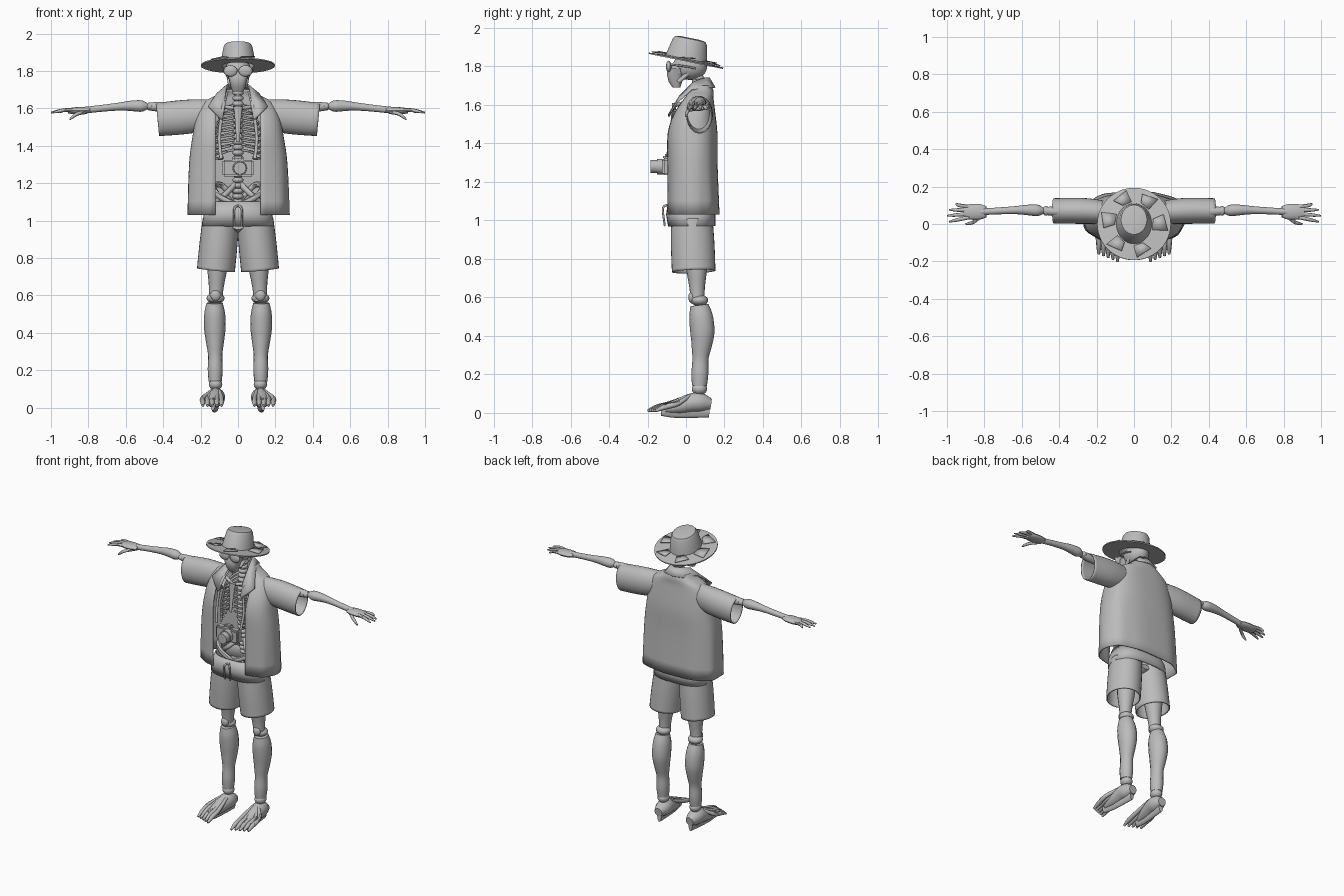
import bpy, bmesh, math
from math import sin, cos, pi, tau
from mathutils import Vector, Matrix

default_cube = bpy.data.objects.get("Cube")
if default_cube:
    bpy.data.objects.remove(default_cube)

grey = bpy.data.materials.new("plain_grey")
grey.use_nodes = True
grey.diffuse_color = (.5, .5, .5, 1)
grey.node_tree.nodes["Principled BSDF"].inputs["Base Color"].default_value = grey.diffuse_color


def finish(name, bm, thickness=0):
    bmesh.ops.recalc_face_normals(bm, faces=bm.faces)
    mesh = bpy.data.meshes.new(name)
    bm.to_mesh(mesh)
    bm.free()
    mesh.materials.append(grey)
    part = bpy.data.objects.new(name, mesh)
    bpy.context.collection.objects.link(part)
    if thickness:
        solidify = part.modifiers.new("thickness", "SOLIDIFY")
        solidify.thickness = thickness
        solidify.offset = 0
    bpy.ops.object.select_all(action="DESELECT")
    part.select_set(True)
    bpy.context.view_layer.objects.active = part
    bpy.ops.object.shade_smooth_by_angle(angle=pi / 4)


def skin(bm, rings, closed=True, caps=True):
    rows = [[bm.verts.new(point) for point in ring] for ring in rings]
    count = len(rows[0])
    for row, following in zip(rows, rows[1:]):
        for i in range(count if closed else count - 1):
            j = (i + 1) % count
            bm.faces.new((row[i], row[j], following[j], following[i]))
    if caps and closed:
        bm.faces.new(rows[0])
        bm.faces.new(rows[-1])


def sample(values, t):
    # smooth curve through evenly spaced values
    last = len(values) - 1
    i = min(int(t * last), last - 1)
    t = t * last - i
    before, start = values[max(i - 1, 0)], values[i]
    end, after = values[i + 1], values[min(i + 2, last)]
    leave, arrive = (end - before) / 2, (after - start) / 2
    ease = t * t * (3 - 2 * t)
    return (start * (1 - ease) + end * ease
            + leave * (t * (1 - t) ** 2) + arrive * (t * t * (t - 1)))


def add_tube(bm, path, radii, side=1, deep=1, sides=12, caps=True):
    points = [Vector((x * side, y, z)) for x, y, z in path]
    steps = 4 * max(len(path), len(radii))
    along = points[-1] - points[0]
    reference = Vector((0, 0, 1)) if abs(along.y) > .8 * along.length else Vector((0, 1, 0))
    rings = []
    for step in range(steps + 1):
        t = step / steps
        centre, radius = sample(points, t), sample(radii, t)
        ahead = sample(points, min(t + .02, 1)) - sample(points, max(t - .02, 0))
        across = ahead.cross(reference).normalized()
        inward = across.cross(ahead).normalized() * deep
        angles = [tau * k / sides for k in range(sides)]
        rings.append([centre + (across * cos(a) + inward * sin(a)) * radius for a in angles])
    skin(bm, rings, caps=caps)


def tube(name, path, radii, side=1, deep=1, sides=16, caps=True, thickness=0):
    bm = bmesh.new()
    add_tube(bm, path, radii, side, deep, sides, caps)
    finish(name, bm, thickness)


def tubes(name, paths, radii, side=1):
    bm = bmesh.new()
    for path in paths:
        add_tube(bm, path, radii, side, sides=8)
    finish(name, bm)


def ball(name, centre, size):
    bm = bmesh.new()
    place = Matrix.Translation(centre) @ Matrix.Diagonal((*size, 1))
    bmesh.ops.create_uvsphere(bm, u_segments=20, v_segments=12, radius=1, matrix=place)
    finish(name, bm)


def box(name, centre, size):
    bm = bmesh.new()
    place = Matrix.Translation(centre) @ Matrix.Diagonal((*size, 1))
    bmesh.ops.create_cube(bm, size=1, matrix=place)
    bmesh.ops.bevel(bm, geom=bm.edges[:], offset=.01, segments=2, affect="EDGES")
    finish(name, bm)


def oval(width, front, back, z, gap=0, fold=0, power=.75, count=48):
    # squarish ring, left open at the front where there is a gap
    first = math.asin((gap / width) ** (1 / power))
    points = []
    for k in range(count):
        angle = first + (tau - 2 * first) * k / (count - 1 if gap else count)
        ripple = 1 + fold * sin(angle * 9)
        s, c = sin(angle), cos(angle)
        x = math.copysign(abs(s) ** power, s) * width * ripple
        y = math.copysign(abs(c) ** power, c) * (front - back) / 2 * ripple
        points.append((x, y + (front + back) / 2, z))
    return points


# hat: turned profile, narrower crown, tilted up at the front
tilt = Matrix.Translation((0, 0, 1.83)) @ Matrix.Rotation(-.2, 4, "X")


def on_hat(radius, angle, height):
    squeeze = .86 if radius < .15 else 1
    return tilt @ Vector((radius * squeeze * cos(angle), radius * sin(angle), height))


profile = [(.01, .12), (.05, .12), (.08, .115), (.09, .1), (.11, .01),
           (.197, .003), (.197, -.004), (.1, -.004), (.08, .1), (.01, .11)]
bm = bmesh.new()
skin(bm, [[on_hat(radius, tau * k / 48, height) for k in range(48)] for radius, height in profile])
finish("hat", bm)

# torn flaps lying on the brim
bm = bmesh.new()
flap = [(.12, -.3, .01), (.185, -.2, .01), (.165, .3, .02), (.12, .2, .02)]
for i in range(6):
    corners = [on_hat(radius, i + turn, height) for radius, turn, height in flap]
    bm.faces.new([bm.verts.new(corner) for corner in corners])
finish("hat_flaps", bm, .004)

# head and neck
ball("skull", (0, .02, 1.8), (.07, .09, .07))
ball("face", (0, -.04, 1.78), (.055, .045, .05))
bm = bmesh.new()
for_jaw = [(.06, -.09, 0, 1.79), (.05, -.1, -.01, 1.76), (.04, -.09, -.02, 1.72), (.03, -.07, -.03, 1.69)]
skin(bm, [oval(*level) for level in for_jaw])
finish("jaw", bm)
tube("neck_column", [(0, .06, 1.5), (0, .05, 1.78)], [.02, .02])

# spine
bm = bmesh.new()
for i in range(24):
    height = i / 23
    place = Matrix.Translation((0, .07 - .03 * sin(pi * height), 1.1 + .67 * height))
    bmesh.ops.create_uvsphere(bm, u_segments=12, v_segments=8, radius=.03,
                              matrix=place @ Matrix.Diagonal((1, 1, .6, 1)))
finish("spine", bm)
tube("breast_bone", [(0, -.06, 1.61), (0, -.08, 1.42)], [.025, .015, .01], deep=.5)

# camera
box("camera_body", (0, -.1, 1.28), (.17, .05, .09))
box("camera_finder", (0, -.1, 1.33), (.06, .04, .03))
tube("camera_lens_base", [(.01, -.11, 1.28), (.01, -.15, 1.28)], [.04, .04], sides=24)
tube("camera_lens", [(.01, -.14, 1.28), (.01, -.185, 1.28)], [.035, .033], sides=24)

# shirt body, open at the front
bm = bmesh.new()
widths = [.27, .26, .24, .22, .18, .11, .08]
fronts = [-.1, -.1, -.1, -.07, -.02, 0, .02]
backs = [.17, .16, .16, .15, .14, .14, .13]
heights = [1.03, 1.3, 1.45, 1.55, 1.63, 1.67, 1.7]
rings = []
for step in range(19):
    width, front, back, z = [sample(row, step / 18) for row in (widths, fronts, backs, heights)]
    rings.append(oval(width, front, back, z, min(.12, width * .75), .03 * max(0, 1.5 - z)))
skin(bm, rings, closed=False)
finish("shirt_body", bm, .007)

# collar and lapels
upper = [(.08, -.09, 1.55), (.07, -.03, 1.65), (.06, .04, 1.72), (.04, .1, 1.74), (0, .12, 1.74)]
lower = [(.09, -.09, 1.54), (.16, -.05, 1.61), (.11, .03, 1.68), (.07, .13, 1.69), (0, .15, 1.69)]
bm = bmesh.new()
skin(bm, [edge + [(-x, y, z) for x, y, z in edge[-2::-1]] for edge in (upper, lower)], closed=False)
finish("shirt_collar", bm, .008)

# top of the shorts
bm = bmesh.new()
skin(bm, [oval(.15, -.09, .12, 1.1), oval(.18, -.1, .15, 1.03), oval(.19, -.09, .15, .97)], caps=False)
finish("shorts_top", bm, .007)
tube("shorts_crotch", [(0, -.05, .97), (0, .03, .96), (0, .11, .97)], [.03, .05, .03], deep=.6)

for side, tag in ((1, "left_"), (-1, "right_")):
    # glasses and jaw hinge
    ball(tag + "lens", (side * .04, -.09, 1.8), (.037, .014, .03))
    tube(tag + "glasses_arm", [(.07, -.08, 1.81), (.08, 0, 1.8), (.07, .05, 1.79)], [.005, .005], side)
    tube(tag + "jaw_hinge", [(.04, -.04, 1.72), (.05, .03, 1.78)], [.012, .012], side)

    # rib cage, collar bone, hip and strap
    ribs = []
    for i in range(9):
        z, width = 1.6 - i * .03, .09 + .04 * sin(min(i / 4, pi / 2))
        ribs.append([(.01, .1, z + .02), (width * .8, .11, z), (width, .03, z - .02),
                     (width * .7, -.05, z - .03), (.02 + .02 * max(0, i - 5), -.07, z - .02)])
    tubes(tag + "ribs", ribs, [.007, .007], side)
    tube(tag + "collar_bone", [(.01, -.05, 1.6), (.17, .04, 1.62)], [.01, .013], side)
    hip = [[(.02, .08, 1.12), (.09, .07, 1.19), (.13, 0, 1.18), (.1, -.05, 1.13), (0, -.06, 1.08)],
           [(.01, .06, 1.2), (.07, 0, 1.14), (.12, .02, 1.1)]]
    tubes(tag + "hip_bones", hip, [.016, .016], side)
    tube(tag + "camera_strap", [(.09, -.1, 1.33), (.1, -.08, 1.45), (.08, -.06, 1.6), (.06, .03, 1.69)],
         [.009, .009], side, deep=.5)

    # sleeve and arm
    tube(tag + "sleeve", [(.13, .06, 1.57), (.27, .07, 1.555), (.43, .07, 1.54)], [.075, .088, .086],
         side, .75, 28, False, .006)
    tube(tag + "upper_arm", [(.17, .06, 1.6), (.48, .07, 1.61)], [.035, .022, .022, .026, .02], side)
    ball(tag + "elbow", (side * .47, .07, 1.61), (.02, .026, .02))
    tube(tag + "forearm", [(.48, .07, 1.61), (.6, .075, 1.612), (.82, .065, 1.59)],
         [.014, .03, .028, .021, .018, .018], side)

    # hand
    tube(tag + "palm", [(.79, .065, 1.59), (.91, .065, 1.586)], [.013, .018, .018, .013], side, 2.3)
    fingers = []
    for i in range(4):
        knuckle, tip, reach = .09 - .017 * i, .108 - .032 * i, 1 - .012 * (i - 2) ** 2
        fingers.append([(.86, knuckle, 1.59), (.93, (knuckle + tip) / 2, 1.59), (reach, tip, 1.577)])
    fingers.append([(.81, .05, 1.58), (.86, .01, 1.57), (.9, 0, 1.54)])
    tubes(tag + "fingers", fingers, [.01, .01, .009, .004], side)

    # leg of the shorts and drawstring
    tube(tag + "shorts_leg", [(.092, .03, 1), (.118, .04, .735)], [.094, .098, .098], side, 1.12, 32, False, .007)
    tube(tag + "drawstring", [(0, -.1, 1.08), (.02, -.12, 1.06), (.02, -.11, .97)], [.006, .005], side)

    # leg
    tube(tag + "thigh", [(.1, .05, .95), (.12, .06, .57)], [.06, .058, .055, .04, .035], side)
    ball(tag + "knee", (side * .12, .07, .585), (.048, .045, .03))
    ball(tag + "kneecap", (side * .12, .03, .6), (.027, .018, .03))
    tube(tag + "shin", [(.125, .07, .56), (.124, .085, .42), (.122, .075, .28), (.122, .07, .14)],
         [.043, .056, .057, .048, .038, .04, .035], side, 1.1)
    ball(tag + "ankle", (side * .12, .07, .125), (.036, .04, .032))

    # foot
    tube(tag + "foot", [(.117, .13, .045), (.12, .05, .055), (.128, -.04, .035), (.134, -.11, .02)],
         [.028, .05, .046, .034, .019], side)
    tube(tag + "sole", [(.117, .12, .016), (.134, -.13, .016)], [.015, .016, .016, .012], side, 2.6)
    toes = []
    for i in range(5):
        x, y = .088 + i * .025, -.2 + i * .01
        toes.append([(.1 + i * .01, .02, .09), (x, y + .12, .05), (x, y + .05, .03), (x, y, .01)])
    tubes(tag + "toes", toes, [.01, .013, .014, .007], side)
